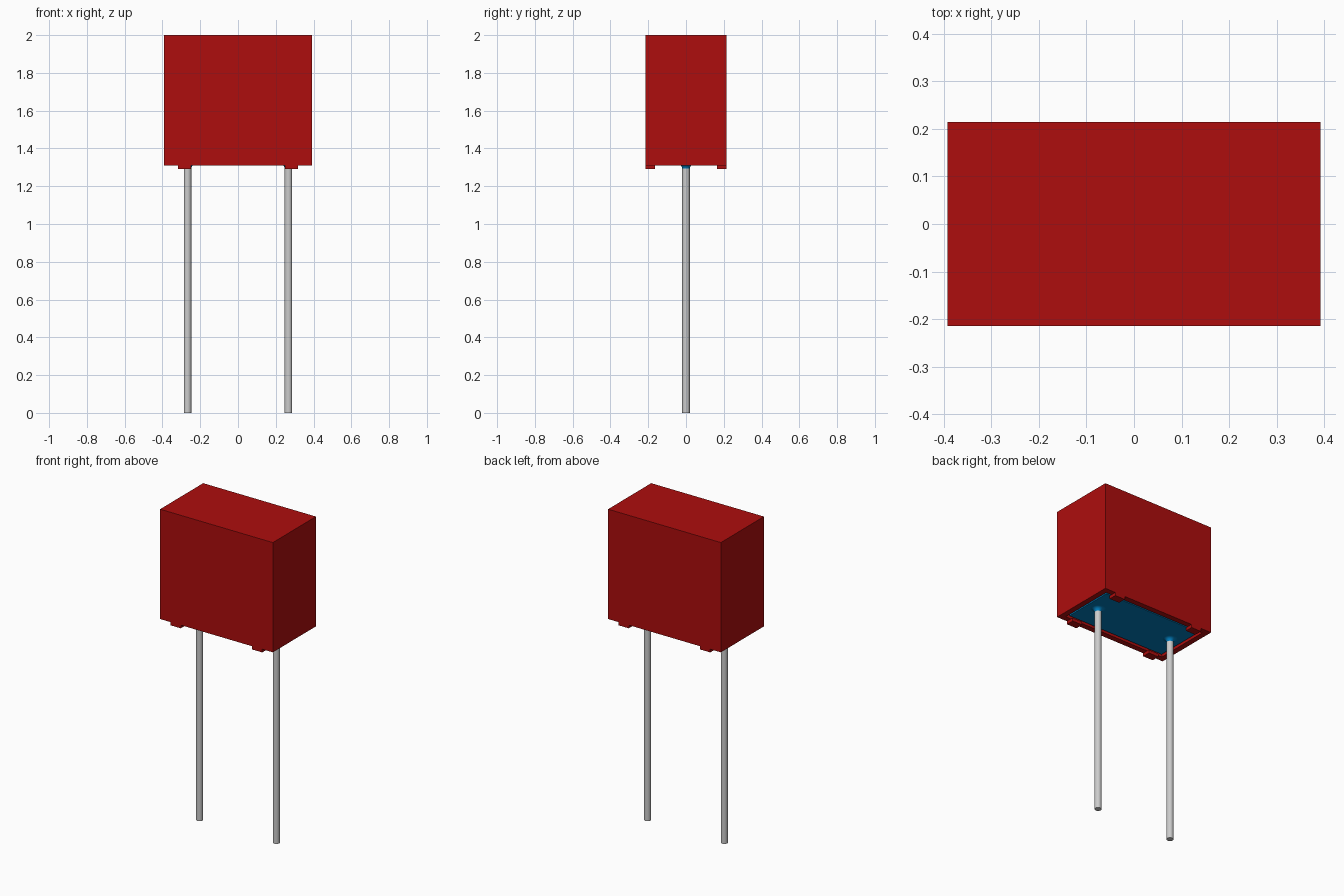
import bpy, bmesh
from math import sin, cos, pi, radians
from mathutils import Matrix, Vector

if "Cube" in bpy.data.objects:
    bpy.data.objects.remove(bpy.data.objects["Cube"])

W, D = 0.392, 0.214          # half width and half depth of the case
BASE, TOP = 1.31, 2.0
WALL, RECESS = 0.05, 0.005
LEAD_X, LEAD_R = 0.267, 0.02


def material(name, color):
    m = bpy.data.materials.new(name)
    m.diffuse_color = color
    m.use_nodes = True
    m.node_tree.nodes["Principled BSDF"].inputs["Base Color"].default_value = m.diffuse_color
    return m


red = material("red_plastic", (0.42, 0.004, 0.004, 1))
blue = material("blue_resin", (0.0, 0.2, 0.5, 1))


def finish(name, bm, mat=None, smooth=False):
    bmesh.ops.recalc_face_normals(bm, faces=bm.faces)
    me = bpy.data.meshes.new(name)
    bm.to_mesh(me)
    bm.free()
    ob = bpy.data.objects.new(name, me)
    bpy.context.collection.objects.link(ob)
    if mat:
        me.materials.append(mat)
    if smooth:
        bpy.ops.object.select_all(action='DESELECT')
        ob.select_set(True)
        bpy.context.view_layer.objects.active = ob
        bpy.ops.object.shade_smooth_by_angle(angle=radians(40))
    return ob


def box_mesh(lo, hi):
    bm = bmesh.new()
    lo, hi = Vector(lo), Vector(hi)
    size = hi - lo
    bmesh.ops.create_cube(bm, size=1, matrix=Matrix.Translation((lo + hi) / 2) @ Matrix.Diagonal((*size, 1)))
    return bm


def lathe(name, profile, x, mat=None, n=32):
    # closed turned solid from (radius, z) pairs
    bm = bmesh.new()
    rings = [[bm.verts.new((x + r * cos(2 * pi * i / n), r * sin(2 * pi * i / n), z))
              for i in range(n)] for r, z in profile]
    for a, b in zip(rings, rings[1:]):
        for i in range(n):
            j = (i + 1) % n
            bm.faces.new((a[i], a[j], b[j], b[i]))
    bm.faces.new(rings[0])
    bm.faces.new(rings[-1])
    return finish(name, bm, mat, smooth=True)


# Case: box with an open pocket in the underside
bm = box_mesh((-W, -D, BASE), (W, D, TOP))
bottom = min(bm.faces, key=lambda f: f.calc_center_median().z)
bmesh.ops.inset_region(bm, faces=[bottom], thickness=WALL)
pocket = bmesh.ops.extrude_face_region(bm, geom=[bottom])
verts = [v for v in pocket["geom"] if isinstance(v, bmesh.types.BMVert)]
bmesh.ops.translate(bm, verts=verts, vec=(0, 0, 0.1))
if bottom.is_valid:
    bmesh.ops.delete(bm, geom=[bottom], context='FACES_ONLY')
finish("case", bm, red)

# Resin filling, slightly recessed in the pocket
finish("resin_fill", box_mesh((-W + WALL, -D + WALL, BASE + RECESS),
                              (W - WALL, D - WALL, BASE + 0.1)), blue)

for sx, side in ((-1, "left"), (1, "right")):
    # Standoff feet flush with the long faces
    for sy, end in ((-1, "front"), (1, "back")):
        xs = sorted((sx * 0.248, sx * 0.318))
        ys = sorted((sy * (D - WALL), sy * D))
        finish(f"foot_{end}_{side}", box_mesh((xs[0], ys[0], BASE - 0.02),
                                              (xs[1], ys[1], BASE)), red)
    # Wire lead
    lathe(f"lead_{side}", [(LEAD_R, 0), (LEAD_R, BASE + 0.05)], sx * LEAD_X)
    # Concave resin collar climbing down the lead
    h = 0.022
    collar = [(LEAD_R + h * (1 - cos(a)), BASE + RECESS - h * (1 - sin(a)))
              for a in (pi / 2 * k / 6 for k in range(7))]
    lathe(f"resin_collar_{side}", collar, sx * LEAD_X, blue)
